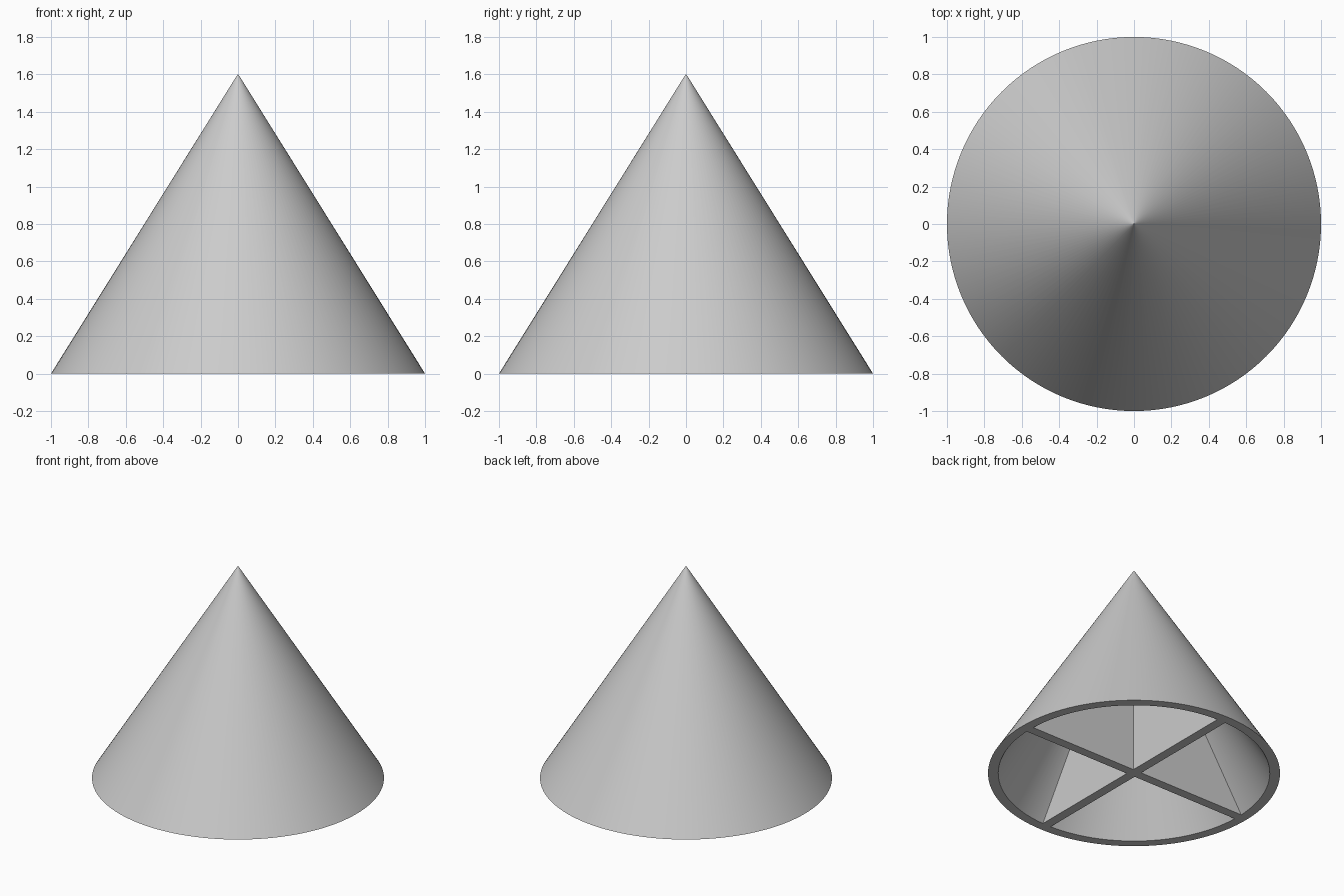
import bpy
import bmesh
from math import pi
from mathutils import Matrix

cube = bpy.data.objects.get("Cube")
if cube:
    bpy.data.objects.remove(cube, do_unlink=True)

HEIGHT = 1.6
SLOPE = 1.6        # rise per unit of radius
WALL = 0.07        # wall width at the base
RIB = 0.07         # rib thickness
EMBED = 0.02       # how far the ribs run into the wall
TIP = 0.002        # tiny flat tip, so the side shades evenly
SEGMENTS = 128

grey = bpy.data.materials.new("grey")
grey.use_nodes = True
colour = (0.6, 0.6, 0.6, 1)
grey.diffuse_color = colour
grey.node_tree.nodes["Principled BSDF"].inputs["Base Color"].default_value = colour


def add_object(name, bm):
    bmesh.ops.recalc_face_normals(bm, faces=bm.faces[:])
    mesh = bpy.data.meshes.new(name)
    bm.to_mesh(mesh)
    bm.free()
    mesh.materials.append(grey)
    obj = bpy.data.objects.new(name, mesh)
    bpy.context.collection.objects.link(obj)
    return obj


# Hollow cone shell, turned from its wall profile
inner = 1 - WALL
inner_top = inner * SLOPE
profile = [(0, HEIGHT), (TIP, HEIGHT), (1, 0), (inner, 0), (TIP, inner_top), (0, inner_top)]
bm = bmesh.new()
points = [bm.verts.new((r, 0, z)) for r, z in profile]
edges = [bm.edges.new(pair) for pair in zip(points, points[1:])]
bmesh.ops.spin(bm, geom=points + edges, cent=(0, 0, 0), axis=(0, 0, 1),
               angle=2 * pi, steps=SEGMENTS)
bmesh.ops.remove_doubles(bm, verts=bm.verts[:], dist=0.00002)
shell = add_object("cone_shell", bm)


# Two upright triangular ribs crossing on the axis
def add_rib(name, turn):
    reach = inner + EMBED
    bm = bmesh.new()
    outline = [(-reach, 0), (reach, 0), (0, reach * SLOPE)]
    face = bm.faces.new([bm.verts.new((x, -RIB / 2, z)) for x, z in outline])
    side = bmesh.ops.extrude_face_region(bm, geom=[face], use_keep_orig=True)["geom"]
    verts = [v for v in side if isinstance(v, bmesh.types.BMVert)]
    bmesh.ops.translate(bm, verts=verts, vec=(0, RIB, 0))
    bmesh.ops.rotate(bm, verts=bm.verts[:], cent=(0, 0, 0),
                     matrix=Matrix.Rotation(turn, 3, "Z"))
    add_object(name, bm)


add_rib("cross_rib", 0)
add_rib("long_rib", pi / 2)

# Smooth sides, crisp rim
bpy.ops.object.select_all(action="DESELECT")
shell.select_set(True)
bpy.context.view_layer.objects.active = shell
bpy.ops.object.shade_smooth_by_angle(angle=pi / 6)
